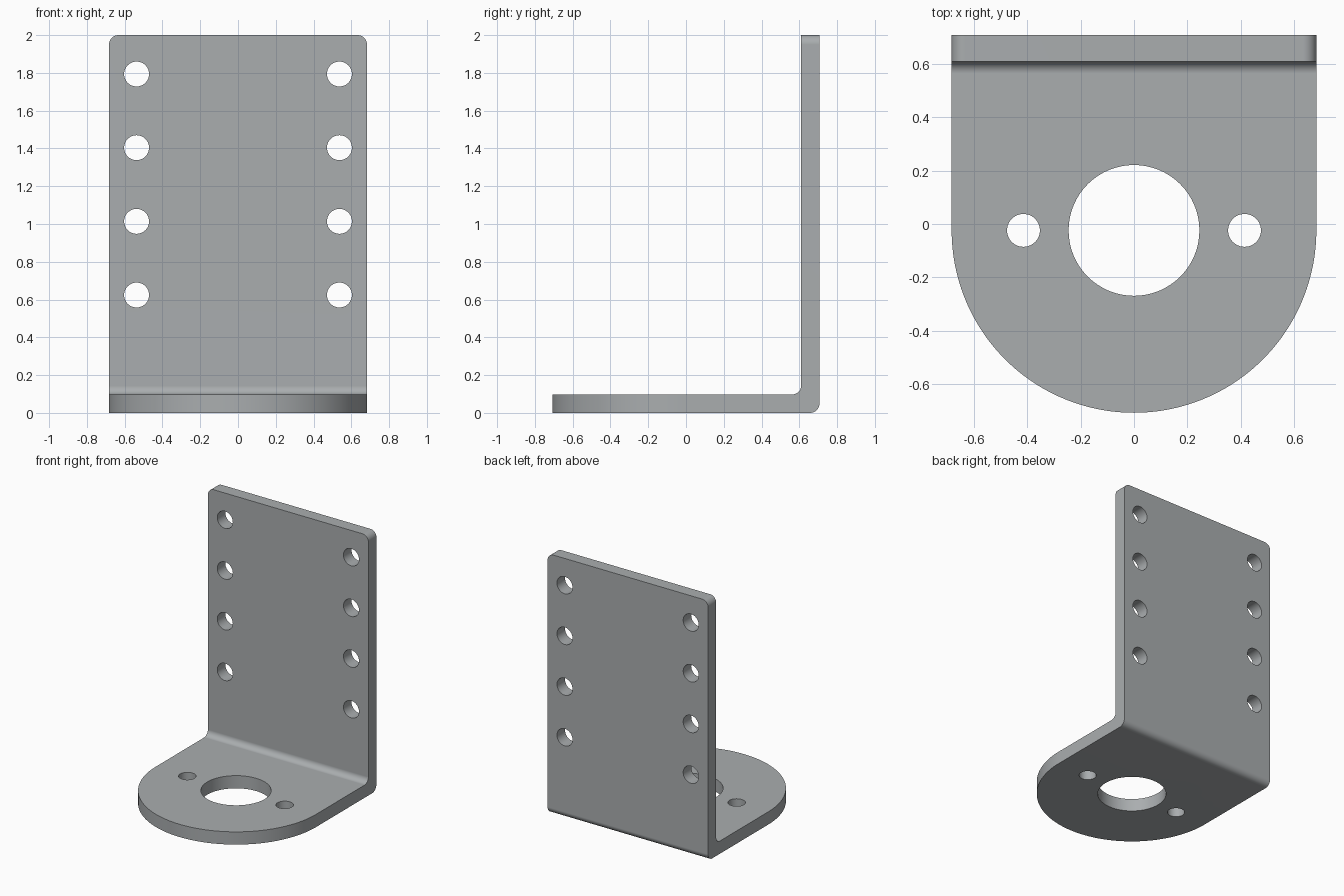
import bpy, bmesh
from math import cos, sin, pi, radians
from mathutils import Vector

if "Cube" in bpy.data.objects:
    bpy.data.objects.remove(bpy.data.objects["Cube"])

HALF_W, ARC_Y = 0.683, -0.024
BACK, INNER, THICK = 0.707, 0.609, 0.098


def arc(cx, cy, r, a0, a1, n):
    return [(cx + r * cos(radians(a0 + (a1 - a0) * i / n)),
             cy + r * sin(radians(a0 + (a1 - a0) * i / n))) for i in range(n + 1)]


def circle(cx, cy, r, n):
    return arc(cx, cy, r, 0, 360, n)[:-1]


def prism(name, pts, place, sweep):
    """Extrude a closed 2D outline, placed in 3D, along the sweep vector."""
    bm = bmesh.new()
    face = bm.faces.new([bm.verts.new(place(a, b)) for a, b in pts])
    ext = bmesh.ops.extrude_face_region(bm, geom=[face])
    bmesh.ops.translate(bm, vec=Vector(sweep),
                        verts=[v for v in ext['geom'] if isinstance(v, bmesh.types.BMVert)])
    bmesh.ops.recalc_face_normals(bm, faces=bm.faces)
    me = bpy.data.meshes.new(name)
    bm.to_mesh(me)
    bm.free()
    ob = bpy.data.objects.new(name, me)
    bpy.context.collection.objects.link(ob)
    return ob


def on_top(a, b):
    return (a, b, -0.5)


def on_front(a, b):
    return (a, -1.2, b)


# L-shaped bent sheet, oversized in width and height before trimming
r_in, r_out = 0.045, 0.05
profile = [(-0.9, 0), *arc(BACK - r_out, r_out, r_out, -90, 0, 8), (BACK, 2.2), (INNER, 2.2),
           *arc(INNER - r_in, THICK + r_in, r_in, 0, -90, 8), (-0.9, THICK)]
bracket = prism("angle_bracket", profile, lambda a, b: (-0.9, a, b), (1.8, 0, 0))

# Trim outlines: rounded nose of the base, rounded top corners of the upright
nose = [*arc(0, ARC_Y, HALF_W, 180, 360, 96), (HALF_W, 1), (-HALF_W, 1)]
r = 0.05
front = [(-1, -0.4), (1, -0.4), (1, 2 - r),
         *arc(HALF_W - r, 2 - r, r, 0, 90, 8),
         *arc(r - HALF_W, 2 - r, r, 90, 180, 8), (-1, 2 - r)]
trims = [prism("nose_trim", nose, on_top, (0, 0, 3)),
         prism("corner_trim", front, on_front, (0, 2.4, 0))]

# Holes: shaft hole and two screw holes in the base, two columns in the upright
holes = [prism("shaft_hole", circle(0, ARC_Y, 0.245, 64), on_top, (0, 0, 1))]
for s in (-1, 1):
    holes.append(prism("screw_hole", circle(s * 0.414, ARC_Y, 0.0615, 48), on_top, (0, 0, 1)))
    for i in range(4):
        holes.append(prism("mount_hole", circle(s * 0.537, 0.624 + 0.39 * i, 0.066, 48),
                           on_front, (0, 2.4, 0)))

bpy.context.view_layer.objects.active = bracket
bpy.ops.object.select_all(action='DESELECT')
bracket.select_set(True)
for op, cutters in (('INTERSECT', trims), ('DIFFERENCE', holes)):
    for c in cutters:
        c.hide_render = True
        m = bracket.modifiers.new("cut", 'BOOLEAN')
        m.operation, m.object, m.solver = op, c, 'EXACT'
        bpy.ops.object.modifier_apply(modifier=m.name)
        bpy.data.objects.remove(c)

# Smooth curved walls, flat plates
bpy.ops.object.shade_smooth_by_angle(angle=radians(30))
wn = bracket.modifiers.new("flat_plates", 'WEIGHTED_NORMAL')
wn.keep_sharp = True

# Dark steel colour
steel = bpy.data.materials.new("steel")
steel.diffuse_color = (0.40, 0.42, 0.43, 1)
steel.use_nodes = True
steel.node_tree.nodes["Principled BSDF"].inputs["Base Color"].default_value = steel.diffuse_color
bracket.data.materials.clear()
bracket.data.materials.append(steel)
